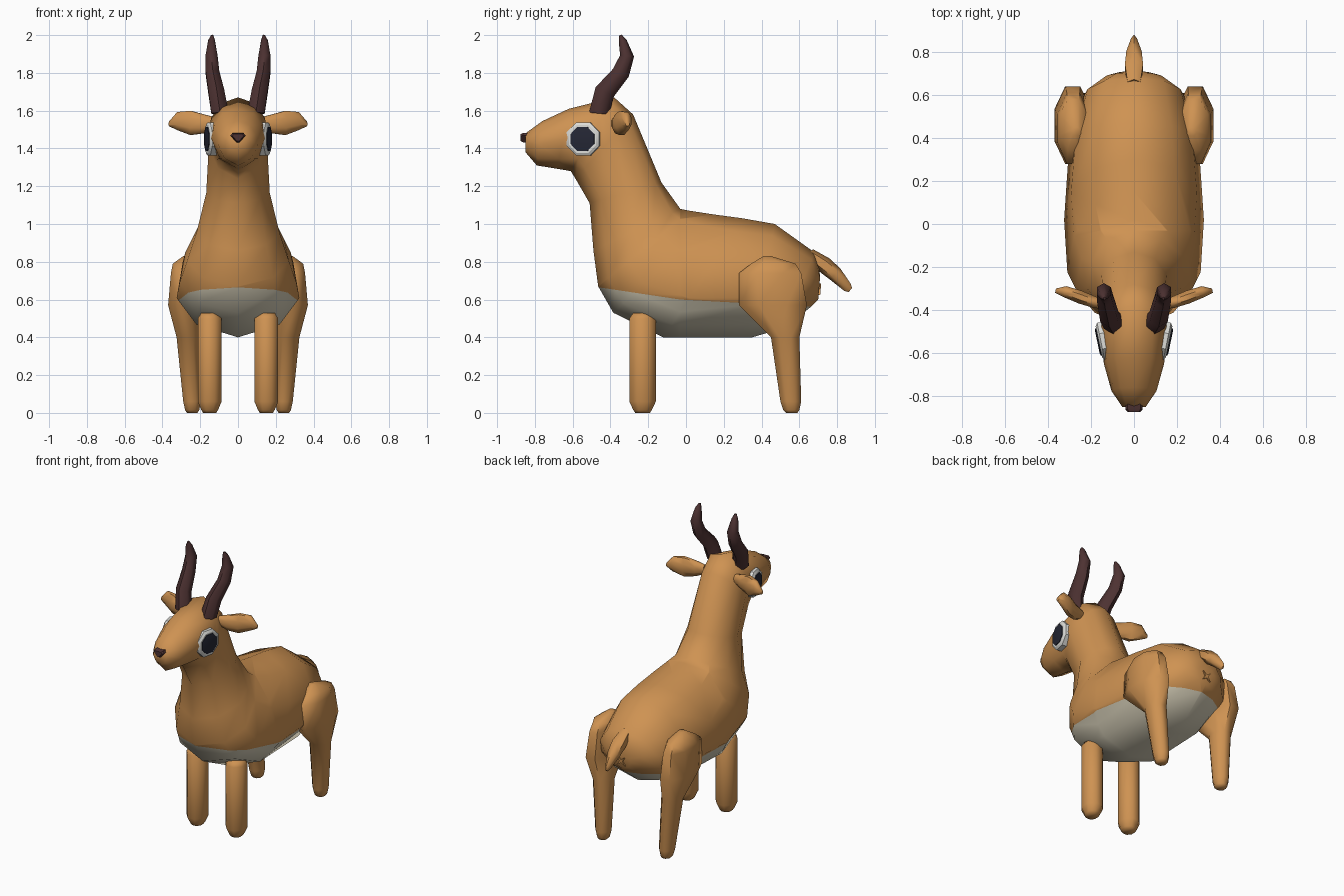
import bpy, bmesh, math
from mathutils import Vector

cube = bpy.data.objects.get("Cube")
if cube:
    bpy.data.objects.remove(cube, do_unlink=True)


def material(name, rgb):
    m = bpy.data.materials.new(name)
    m.use_nodes = True
    m.diffuse_color = (*rgb, 1)
    m.node_tree.nodes["Principled BSDF"].inputs["Base Color"].default_value = (*rgb, 1)
    return m


TAN = material("tan coat", (0.62, 0.29, 0.085))
CREAM = material("cream belly", (0.66, 0.61, 0.47))
WHITE = material("eye white", (0.72, 0.72, 0.69))
DARK = material("eye dark", (0.018, 0.02, 0.035))
HORN = material("horn brown", (0.075, 0.032, 0.032))


def finish(name, bm, mats, angle=60):
    bmesh.ops.recalc_face_normals(bm, faces=bm.faces)
    mesh = bpy.data.meshes.new(name)
    bm.to_mesh(mesh)
    bm.free()
    for m in mats:
        mesh.materials.append(m)
    ob = bpy.data.objects.new(name, mesh)
    bpy.context.collection.objects.link(ob)
    bpy.ops.object.select_all(action='DESELECT')
    ob.select_set(True)
    bpy.context.view_layer.objects.active = ob
    bpy.ops.object.shade_smooth_by_angle(angle=math.radians(angle))
    return ob


def loft(rings):
    """Skin a list of equal-length point rings and cap both ends."""
    bm = bmesh.new()
    vs = [[bm.verts.new(p) for p in r] for r in rings]
    n = len(vs[0])
    for a, b in zip(vs, vs[1:]):
        for i in range(n):
            j = (i + 1) % n
            bm.faces.new((a[i], a[j], b[j], b[i]))
    bm.faces.new(vs[0])
    bm.faces.new(vs[-1])
    return bm


def oval(center, u, v, n=8):
    """Polygon whose flat sides touch the extents given by axes u and v."""
    c, u, v = Vector(center), Vector(u), Vector(v)
    k = 1 / math.cos(math.pi / n)
    return [c + k * (u * math.cos(a) + v * math.sin(a))
            for a in (2 * math.pi * (i + 0.5) / n for i in range(n))]


def pair(name, rings, mat, angle=60):
    """Left part and its mirrored right twin."""
    for side, s in (("left", 1), ("right", -1)):
        finish(side + "_" + name,
               loft([[(p[0] * s, p[1], p[2]) for p in r] for r in rings]), [mat], angle)


# Body, neck and head: top (y, z), bottom (y, z), half width, height of widest point
BODY = [
    (0.710, 0.72, 0.700, 0.60, 0.07, 0.5),
    (0.705, 0.77, 0.660, 0.56, 0.14, 0.45),
    (0.680, 0.85, 0.520, 0.45, 0.24, 0.40),
    (0.470, 1.00, 0.350, 0.40, 0.30, 0.35),
    (0.300, 1.03, -0.12, 0.40, 0.325, 0.33),
    (0.150, 1.05, -0.385, 0.53, 0.31, 0.30),
    (0.020, 1.07, -0.465, 0.67, 0.27, 0.33),
    (-0.03, 1.08, -0.49, 0.86, 0.22, 0.42),
    (-0.13, 1.22, -0.51, 1.11, 0.168, 0.5),
    (-0.28, 1.58, -0.585, 1.24, 0.155, 0.5),
    (-0.38, 1.67, -0.61, 1.28, 0.158, 0.5),
    (-0.62, 1.61, -0.68, 1.292, 0.14, 0.5),
    (-0.76, 1.545, -0.79, 1.31, 0.105, 0.47),
    (-0.85, 1.48, -0.85, 1.38, 0.055, 0.5),
]


def body_ring(ty, tz, by, bz, w, m):
    half = [(0.33 * m, 0.68), (m, 1), (m + 0.45 * (1 - m), 0.9), (m + 0.84 * (1 - m), 0.58)]
    prof = [(0, 0)] + half + [(1, 0)] + [(h, -x) for h, x in reversed(half)]
    return [(x * w, by + (ty - by) * h, bz + (tz - bz) * h) for h, x in prof]


bm = loft([body_ring(*r) for r in BODY])

# Cut the belly colour line, steeper ahead of the bend
BEND_Y, BEND_Z = -0.03, 0.60
SLOPE = {True: -0.15, False: -0.055}


def cut(faces, no):
    geom = {e for f in faces for e in (f, *f.edges, *f.verts)}
    bmesh.ops.bisect_plane(bm, geom=list(geom), dist=1e-5,
                           plane_co=(0, BEND_Y, BEND_Z), plane_no=no)


def is_front(f):
    return f.calc_center_median().y < BEND_Y


cut(bm.faces, (0, 1, 0))
for front in (True, False):
    cut([f for f in bm.faces if is_front(f) == front], (0, -SLOPE[front], 1))
for f in bm.faces:
    c = f.calc_center_median()
    if c.z < BEND_Z + SLOPE[is_front(f)] * (c.y - BEND_Y):
        f.material_index = 1
finish("body", bm, [TAN, CREAM], 75)

# Front legs: z, radius factor
pair("front_leg", [oval((0.15, -0.23, z), (0.063 * k, 0, 0), (0, 0.07 * k, 0))
                   for z, k in ((0, 0.55), (0.015, 0.7), (0.06, 1), (0.50, 1), (0.53, 0.7))], TAN)

# Hind legs: z, back and front y, inner and outer x
HIND = [(0.0, 0.53, 0.59, 0.215, 0.27), (0.015, 0.515, 0.60, 0.205, 0.28),
        (0.06, 0.50, 0.61, 0.197, 0.29), (0.40, 0.45, 0.60, 0.20, 0.325),
        (0.57, 0.28, 0.64, 0.20, 0.37), (0.74, 0.28, 0.61, 0.21, 0.355),
        (0.79, 0.345, 0.58, 0.22, 0.345), (0.83, 0.41, 0.45, 0.25, 0.29)]
pair("hind_leg", [oval(((c + d) / 2, (a + b) / 2, z), ((d - c) / 2, 0, 0), (0, (b - a) / 2, 0))
                  for z, a, b, c, d in HIND], TAN)

# Ears: x, y, z, half thickness, half height
EAR = [(0.12, -0.375, 1.535, 0.02, 0.03), (0.18, -0.365, 1.53, 0.026, 0.05),
       (0.25, -0.34, 1.535, 0.03, 0.064), (0.32, -0.315, 1.545, 0.026, 0.048),
       (0.365, -0.31, 1.53, 0.01, 0.012)]
pair("ear", [oval((x, y, z), (-0.2 * t, t, 0), (0, 0, h)) for x, y, z, t, h in EAR], TAN)

# Horns: x, y, z, radius
HORNS = [(0.095, -0.46, 1.585, 0.046), (0.115, -0.43, 1.70, 0.042),
         (0.135, -0.345, 1.80, 0.036), (0.14, -0.312, 1.89, 0.032),
         (0.14, -0.335, 1.97, 0.018), (0.137, -0.347, 2.0, 0.006)]
TILT = (0.1, 0.5, 0.5, 0.1, -0.2, -0.3)
pair("horn", [oval((x, y, z), (r, 0, 0), (0, r, -r * t), 6)
              for (x, y, z, r), t in zip(HORNS, TILT)], HORN)

# Eyes: thin octagonal discs angled along the cheeks
N = Vector((0.98, -0.2, 0)).normalized()
ALONG = Vector((0.2, 0.98, 0)).normalized()


def disc(depths_radii):
    return [oval(Vector((0.15, -0.545, 1.45)) + N * d, ALONG * r, (0, 0, r))
            for d, r in depths_radii]


pair("eye_white", disc(((-0.03, 0.088), (0.004, 0.088), (0.014, 0.074))), WHITE, 30)
pair("pupil", disc(((0.012, 0.064), (0.018, 0.064), (0.021, 0.05))), DARK, 30)

# Nose: rounded triangle
NOSE = [(-0.04, 1.468), (-0.03, 1.482), (0.03, 1.482), (0.04, 1.468), (0.008, 1.432), (-0.008, 1.432)]
finish("nose", loft([[(x * k, y, 1.46 + (z - 1.46) * k) for x, z in NOSE]
                     for y, k in ((-0.82, 1), (-0.862, 1), (-0.875, 0.75))]), [HORN], 30)

# Tail: y, z, half width, half thickness
TAIL = [(0.65, 0.84, 0.03, 0.03), (0.73, 0.785, 0.042, 0.038),
        (0.79, 0.735, 0.036, 0.035), (0.855, 0.665, 0.014, 0.022), (0.87, 0.65, 0.005, 0.012)]
finish("tail", loft([oval((0, y, z), (w, 0, 0), (0, 0.65 * t, 0.76 * t), 6)
                     for y, z, w, t in TAIL]), [TAN])

# Small four-pointed star under the tail
STAR = [((0.042 if i % 2 else 0.012) * math.cos(i * math.pi / 4),
         (0.042 if i % 2 else 0.012) * math.sin(i * math.pi / 4)) for i in range(8)]
finish("tail_star", loft([[(x, y - 0.083 * -z, 0.655 + z) for x, z in STAR]
                          for y in (0.704, 0.713)]), [TAN], 30)
